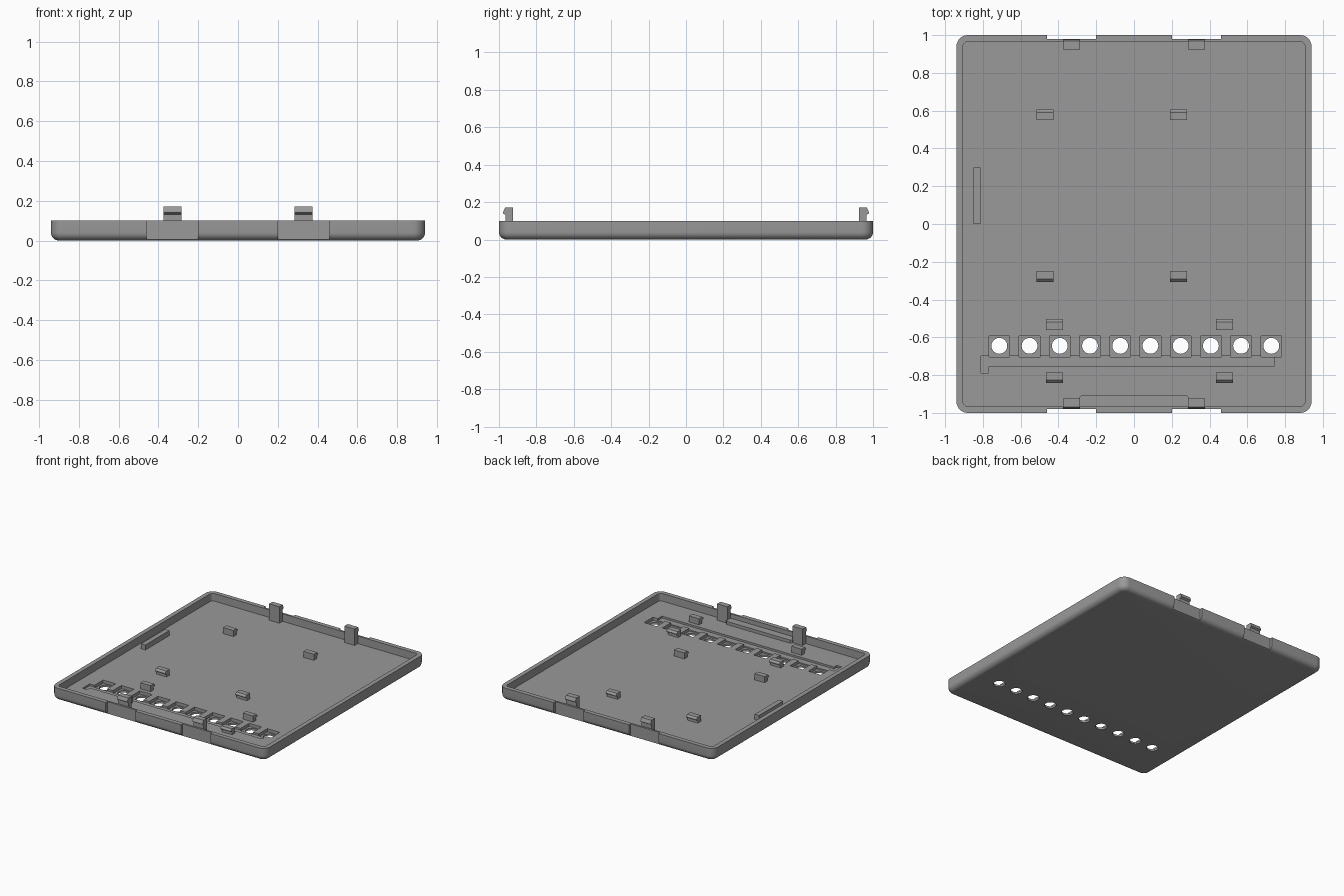
import bpy, bmesh, math

if "Cube" in bpy.data.objects:
    bpy.data.objects.remove(bpy.data.objects["Cube"])

W, D, H, FLOOR = 0.94, 1.0, 0.10, 0.04

grey = bpy.data.materials.new("plastic_grey")
grey.diffuse_color = (0.32, 0.32, 0.32, 1)
grey.use_nodes = True
grey.node_tree.nodes["Principled BSDF"].inputs["Base Color"].default_value = grey.diffuse_color


def finish(bm, name):
    bmesh.ops.recalc_face_normals(bm, faces=bm.faces[:])
    me = bpy.data.meshes.new(name)
    bm.to_mesh(me)
    bm.free()
    me.materials.append(grey)
    ob = bpy.data.objects.new(name, me)
    bpy.context.collection.objects.link(ob)
    return ob


def prism(name, pts, a, b, axis='z'):
    """Extrude a 2D outline: (x, y) along z, or (y, z) along x."""
    bm = bmesh.new()
    place = (lambda p, t: (p[0], p[1], t)) if axis == 'z' else (lambda p, t: (t, p[0], p[1]))
    lo = [bm.verts.new(place(p, a)) for p in pts]
    hi = [bm.verts.new(place(p, b)) for p in pts]
    n = len(pts)
    bm.faces.new(lo[::-1])
    bm.faces.new(hi)
    for i in range(n):
        j = (i + 1) % n
        bm.faces.new((lo[i], lo[j], hi[j], hi[i]))
    return finish(bm, name)


def box(name, x0, x1, y0, y1, z0, z1):
    return prism(name, [(x0, y0), (x1, y0), (x1, y1), (x0, y1)], z0, z1)


def rounded_rect(inset, r, seg=8):
    pts = []
    for k, (sx, sy) in enumerate([(1, 1), (-1, 1), (-1, -1), (1, -1)]):
        cx, cy = sx * (W - inset - r), sy * (D - inset - r)
        for i in range(seg + 1):
            a = math.pi / 2 * (k + i / seg)
            pts.append((cx + r * math.cos(a), cy + r * math.sin(a)))
    return pts


# Tray shell: lofted rounded rectangles, rounded bottom edge, hollow inside
R = 0.04
rings = []
for i in range(7):
    a = math.pi / 2 * i / 6
    inset = R * (1 - math.sin(a))
    rings.append((inset, 0.06 - inset, R * (1 - math.cos(a))))
rings += [(0, 0.06, H), (0.035, 0.025, H), (0.035, 0.025, FLOOR)]
bm = bmesh.new()
loops = [[bm.verts.new((x, y, z)) for x, y in rounded_rect(ins, r)] for ins, r, z in rings]
for A, B in zip(loops, loops[1:]):
    n = len(A)
    for i in range(n):
        j = (i + 1) % n
        bm.faces.new((A[i], A[j], B[j], B[i]))
bm.faces.new(loops[0][::-1])
bm.faces.new(loops[-1])
tray = finish(bm, "tray")

# Cutters: outer wall notches, light pockets and holes, wire groove
cutters = []
for s in (-1, 1):
    for c in (-0.33, 0.33):
        ys = sorted((s * 0.98, s * 1.1))
        cutters.append(box("notch_cutter", c - 0.13, c + 0.13, ys[0], ys[1], -0.1, 0.2))
cutters.append(prism("groove_cutter", [(-0.81, -0.79), (-0.77, -0.79), (-0.77, -0.755),
                                       (0.74, -0.755), (0.74, -0.70), (-0.81, -0.70)], 0.025, 0.07))
for i in range(10):
    x = -0.713 + 0.16 * i
    cutters.append(box("pocket_cutter", x - 0.055, x + 0.055, -0.703, -0.592, 0.015, 0.08))
    ring = [(x + 0.042 * math.cos(math.tau * k / 24), -0.645 + 0.042 * math.sin(math.tau * k / 24))
            for k in range(24)]
    cutters.append(prism("hole_cutter", ring, -0.05, 0.06))
for c in cutters:
    m = tray.modifiers.new("cut", 'BOOLEAN')
    m.operation, m.solver, m.object = 'DIFFERENCE', 'EXACT', c
bpy.context.view_layer.objects.active = tray
tray.select_set(True)
for m in list(tray.modifiers):
    bpy.ops.object.modifier_apply(modifier=m.name)
for c in cutters:
    bpy.data.objects.remove(c, do_unlink=True)
bpy.ops.object.shade_smooth_by_angle(angle=math.radians(30))


def hook(name, x, y, s, top, post, lip, drop):
    """Post with a sloped catch that faces s along y; y is the inner face."""
    prof = [(0, FLOOR - 0.005), (post, FLOOR - 0.005), (post, top - drop - 0.008),
            (post + lip, top - drop), (post + lip, top - drop + 0.006),
            (post + lip * 0.2, top), (0, top)]
    prism(name, [(y + s * u, z) for u, z in prof], x - 0.045, x + 0.045, 'x')


# Tall wall clips
for s in (-1, 1):
    for x in (-0.33, 0.33):
        hook("wall_clip", x, s * 0.925, s, 0.17, 0.04, 0.013, 0.03)

# Short board clips in two groups
for xs, y_back, y_front in (((-0.47, 0.235), 0.55, -0.25), ((-0.42, 0.48), -0.56, -0.785)):
    for x in xs:
        hook("board_clip", x, y_back, 1, 0.088, 0.038, 0.018, 0.02)
        hook("board_clip", x, y_front, -1, 0.088, 0.038, 0.018, 0.02)

# Side rib and front shelf
box("side_rib", -0.85, -0.812, 0.0, 0.30, FLOOR - 0.005, 0.08)
prism("front_shelf", [(-0.29, -0.97), (0.29, -0.97), (0.29, -0.918), (0.277, -0.905),
                      (-0.277, -0.905), (-0.29, -0.918)], FLOOR - 0.005, 0.065)
